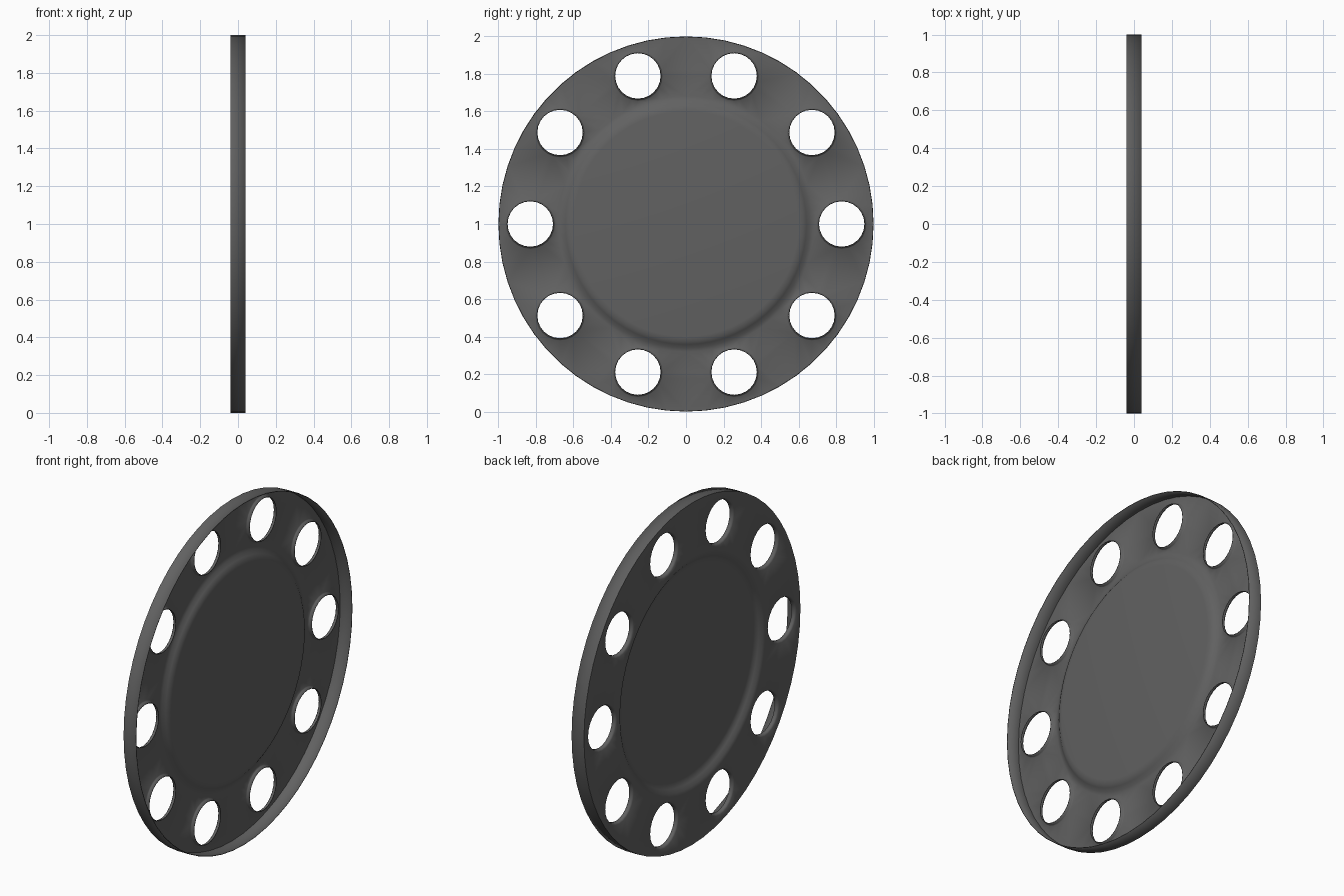
import bpy, bmesh, math

if "Cube" in bpy.data.objects:
    bpy.data.objects.remove(bpy.data.objects["Cube"])

X0, X1 = -0.04, 0.04      # plate plane, rim front
SEG, HSEG, HOLES = 60, 24, 10

mat = bpy.data.materials.new("dark grey")
mat.diffuse_color = (0.12, 0.12, 0.12, 1)
mat.use_nodes = True
mat.node_tree.nodes["Principled BSDF"].inputs["Base Color"].default_value = mat.diffuse_color

bm = bmesh.new()


def ring(r, x, n, cy=0.0, cz=1.0):
    a = [2 * math.pi * i / n for i in range(n)]
    return [bm.verts.new((x, cy + r * math.cos(t), cz + r * math.sin(t))) for t in a]


def loop_edges(vs):
    return [bm.edges.new((vs[i], vs[(i + 1) % len(vs)])) for i in range(len(vs))]


def bridge(a, b):
    n = len(a)
    for i in range(n):
        j = (i + 1) % n
        bm.faces.new((a[i], a[j], b[j], b[i]))


def sweep(start, profile, n, cy=0.0, cz=1.0):
    last = start
    for r, h in profile:
        new = ring(r, X0 + h, n, cy, cz)
        bridge(last, new)
        last = new
    return last


# flat plate with round openings
outer = ring(1.0, X0, SEG)
inner = ring(0.68, X0, SEG)
edges = loop_edges(outer) + loop_edges(inner)
holes = []
for k in range(HOLES):
    t = 2 * math.pi * k / HOLES
    c = (0.83 * math.cos(t), 1 + 0.83 * math.sin(t))
    h = ring(0.132, X0, HSEG, *c)
    edges += loop_edges(h)
    holes.append((h, c))
bmesh.ops.triangle_fill(bm, use_beauty=True, use_dissolve=False,
                        edges=edges, normal=(1, 0, 0))

# outer rim wall
sweep(outer, [(1.0, X1 - X0)], SEG)

# raised centre panel
top = sweep(inner, [(0.66, 0.005), (0.64, 0.019), (0.625, 0.029), (0.60, 0.032)], SEG)
bm.faces.new(top)

# rolled lips round the holes
for h, c in holes:
    sweep(h, [(0.125, 0.006), (0.121, 0.022)], HSEG, *c)

bmesh.ops.recalc_face_normals(bm, faces=bm.faces[:])
# make the plate face -x (outside), so the sheet thickens inward
bm.faces.ensure_lookup_table()
rim = max(bm.faces, key=lambda f: math.hypot(f.calc_center_median().y,
                                             f.calc_center_median().z - 1)
          if abs(f.normal.x) < 0.1 else 0)
m = rim.calc_center_median()
if rim.normal.y * m.y + rim.normal.z * (m.z - 1) < 0:
    bmesh.ops.reverse_faces(bm, faces=bm.faces[:])

mesh = bpy.data.meshes.new("wheel_cover")
bm.to_mesh(mesh)
bm.free()
cover = bpy.data.objects.new("wheel_cover", mesh)
bpy.context.collection.objects.link(cover)
mesh.materials.append(mat)

# thin sheet thickness
sol = cover.modifiers.new("sheet", 'SOLIDIFY')
sol.thickness = 0.004
sol.offset = -1

bpy.context.view_layer.objects.active = cover
cover.select_set(True)
bpy.ops.object.shade_smooth_by_angle(angle=math.radians(50))
